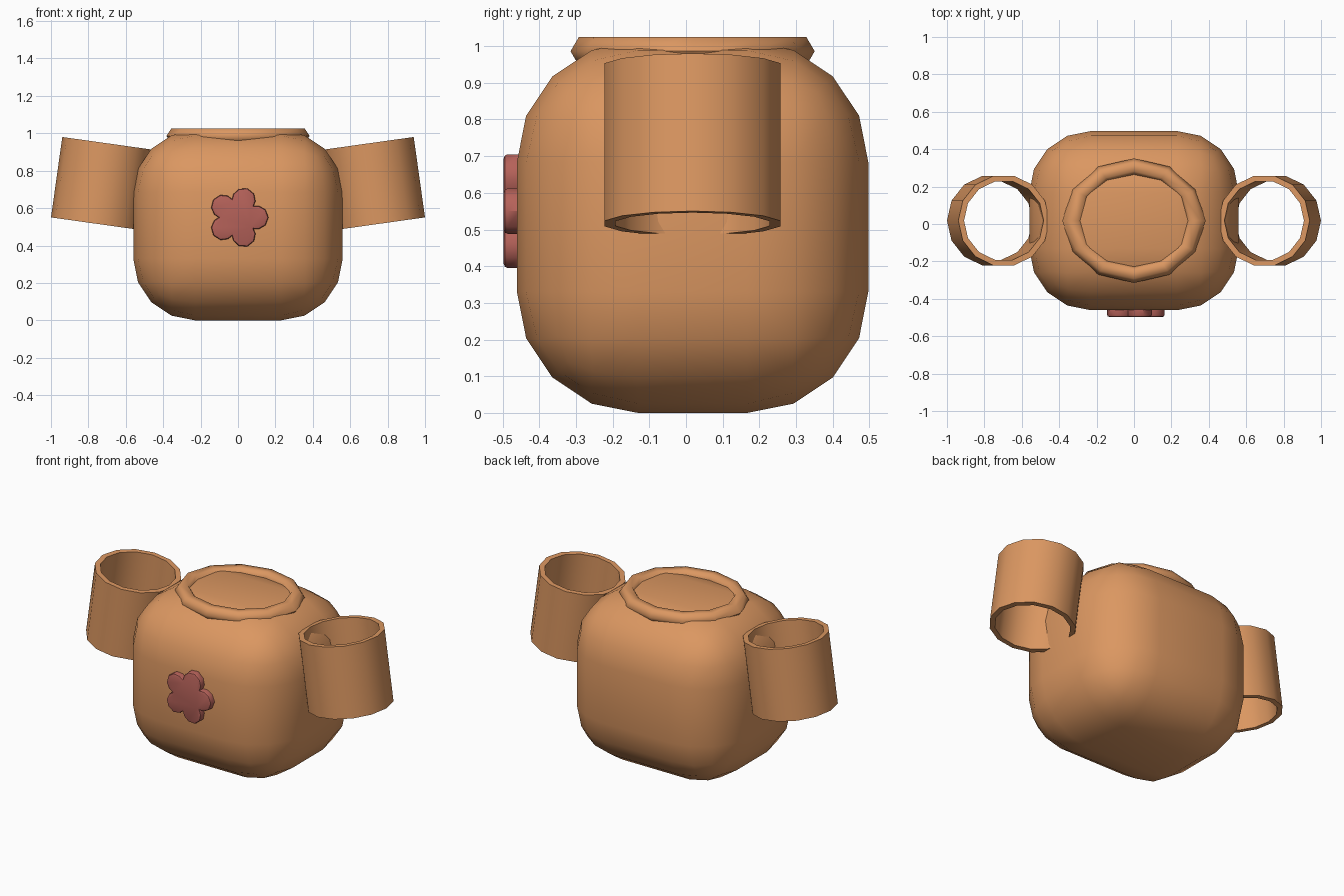
import bpy, bmesh
from math import sin, cos, pi, radians, sqrt
from mathutils import Matrix, Vector

if "Cube" in bpy.data.objects:
    bpy.data.objects.remove(bpy.data.objects["Cube"])

CY = 0.018  # depth centre of the body


def material(name, rgb):
    m = bpy.data.materials.new(name)
    m.diffuse_color = (*rgb, 1)
    m.use_nodes = True
    m.node_tree.nodes["Principled BSDF"].inputs["Base Color"].default_value = m.diffuse_color
    return m


clay = material("clay", (0.71, 0.31, 0.12))
rose = material("rose", (0.46, 0.12, 0.10))


def finish(name, bm, mat, angle):
    bmesh.ops.recalc_face_normals(bm, faces=bm.faces)
    me = bpy.data.meshes.new(name)
    bm.to_mesh(me)
    bm.free()
    me.materials.append(mat)
    ob = bpy.data.objects.new(name, me)
    bpy.context.collection.objects.link(ob)
    bpy.ops.object.select_all(action='DESELECT')
    ob.select_set(True)
    bpy.context.view_layer.objects.active = ob
    bpy.ops.object.shade_smooth_by_angle(angle=radians(angle))
    return ob


def lathe(bm, profile, n, sx=1, sy=1):
    """Revolve a closed (radius, z) profile around z."""
    rings = [[bm.verts.new((r * cos(2 * pi * i / n) * sx, r * sin(2 * pi * i / n) * sy, z))
              for r, z in profile] for i in range(n)]
    k = len(profile)
    for i in range(n):
        a, b = rings[i], rings[(i + 1) % n]
        for j in range(k):
            bm.faces.new((a[j], b[j], b[(j + 1) % k], a[(j + 1) % k]))


# Body: heavily rounded box
bm = bmesh.new()
bmesh.ops.create_cube(bm, size=1, matrix=Matrix.Translation((0, CY, 0.507))
                      @ Matrix.Diagonal((1.12, 0.958, 1.014, 1)))
bmesh.ops.bevel(bm, geom=bm.edges[:], offset=0.33, segments=4, profile=0.5, affect='EDGES')
finish("body", bm, clay, 40)

# Rim: oval ring with a hexagonal section
bm = bmesh.new()
section = [(1 + 0.16 * cos(a * pi / 3), 0.045 * sin(a * pi / 3)) for a in range(6)]
lathe(bm, section, 12, 0.33, 0.287)
bmesh.ops.translate(bm, verts=bm.verts, vec=(0, CY, 0.986))
finish("top_rim", bm, clay, 65)

# Side tubes: open at both ends, leaning in at the top
for name, s in (("right_tube", 1), ("left_tube", -1)):
    bm = bmesh.new()
    h = 0.217
    lathe(bm, [(0.246, -h), (0.246, h), (0.215, h), (0.215, -h)], 14)
    bmesh.ops.transform(bm, verts=bm.verts, matrix=Matrix.Translation((0.726, CY, 0.731))
                        @ Matrix.Rotation(radians(-8), 4, 'Y'))
    bmesh.ops.scale(bm, verts=bm.verts, vec=(s, 1, 1))
    finish(name, bm, clay, 35)

# Flower badge: five round petals, softened edges
bm = bmesh.new()
d, rad = 0.1, 0.063
outline = []
for p in range(5):
    for phi in (-36, -29, -16, 0, 16, 29):
        f = radians(phi)
        r = d * cos(f) + sqrt(rad ** 2 - (d * sin(f)) ** 2)
        a = f + p * 2 * pi / 5
        outline.append(bm.verts.new((r * cos(a), -0.497, 0.55 + r * sin(a))))
face = bm.faces.new(outline)
ext = bmesh.ops.extrude_face_region(bm, geom=[face], use_keep_orig=True)
back = [v for v in ext["geom"] if isinstance(v, bmesh.types.BMVert)]
bmesh.ops.translate(bm, verts=back, vec=(0, 0.042, 0))
bmesh.ops.recalc_face_normals(bm, faces=bm.faces)
edges = [e for e in bm.edges if all(v.co.y < -0.49 for v in e.verts)]
bmesh.ops.bevel(bm, geom=edges, offset=0.011, segments=2, profile=0.5, affect='EDGES')
finish("flower_badge", bm, rose, 40)
